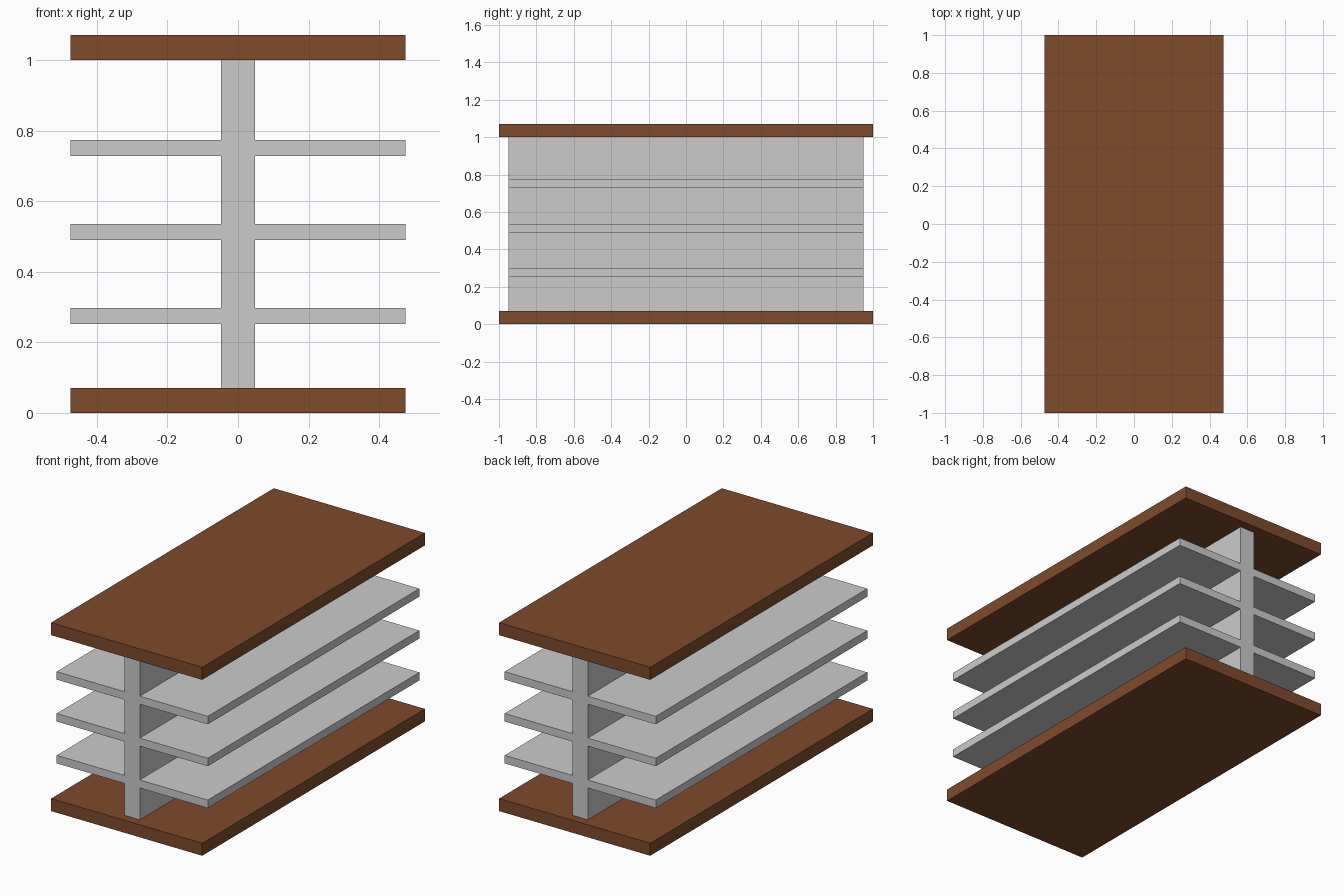
import bpy, bmesh

if "Cube" in bpy.data.objects:
    bpy.data.objects.remove(bpy.data.objects["Cube"])

HALF_W = 0.475      # half width of boards and shelves
POST = 0.0475       # half thickness of the central web
BOARD_T = 0.071
TOP_Z = 1.0


def extrude_profile(name, points, half_len, color=None):
    """Extrude an x/z outline along y, centred on y = 0."""
    bm = bmesh.new()
    face = bm.faces.new([bm.verts.new((x, -half_len, z)) for x, z in points])
    ext = bmesh.ops.extrude_face_region(bm, geom=[face])
    verts = [g for g in ext["geom"] if isinstance(g, bmesh.types.BMVert)]
    bmesh.ops.translate(bm, verts=verts, vec=(0, 2 * half_len, 0))
    bmesh.ops.recalc_face_normals(bm, faces=bm.faces)
    mesh = bpy.data.meshes.new(name)
    bm.to_mesh(mesh)
    bm.free()
    obj = bpy.data.objects.new(name, mesh)
    bpy.context.collection.objects.link(obj)
    if color:
        mesh.materials.append(color)
    return obj


wood = bpy.data.materials.new("brown_wood")
wood.diffuse_color = (0.21, 0.07, 0.025, 1)
wood.use_nodes = True
wood.node_tree.nodes["Principled BSDF"].inputs["Base Color"].default_value = wood.diffuse_color

# Base and top boards
for name, z in (("base_board", 0.0), ("top_board", TOP_Z)):
    outline = [(-HALF_W, z), (HALF_W, z), (HALF_W, z + BOARD_T), (-HALF_W, z + BOARD_T)]
    extrude_profile(name, outline, 1.0, wood)

# Central web with three double-sided shelves, one continuous outline
right = [(POST, BOARD_T)]
for i in range(3):
    lo = 0.252 + i * 0.238
    hi = lo + 0.0455
    right += [(POST, lo), (HALF_W, lo), (HALF_W, hi), (POST, hi)]
right.append((POST, TOP_Z))
left = [(-x, z) for x, z in reversed(right)]
extrude_profile("shelf_rack", right + left, 0.95)
